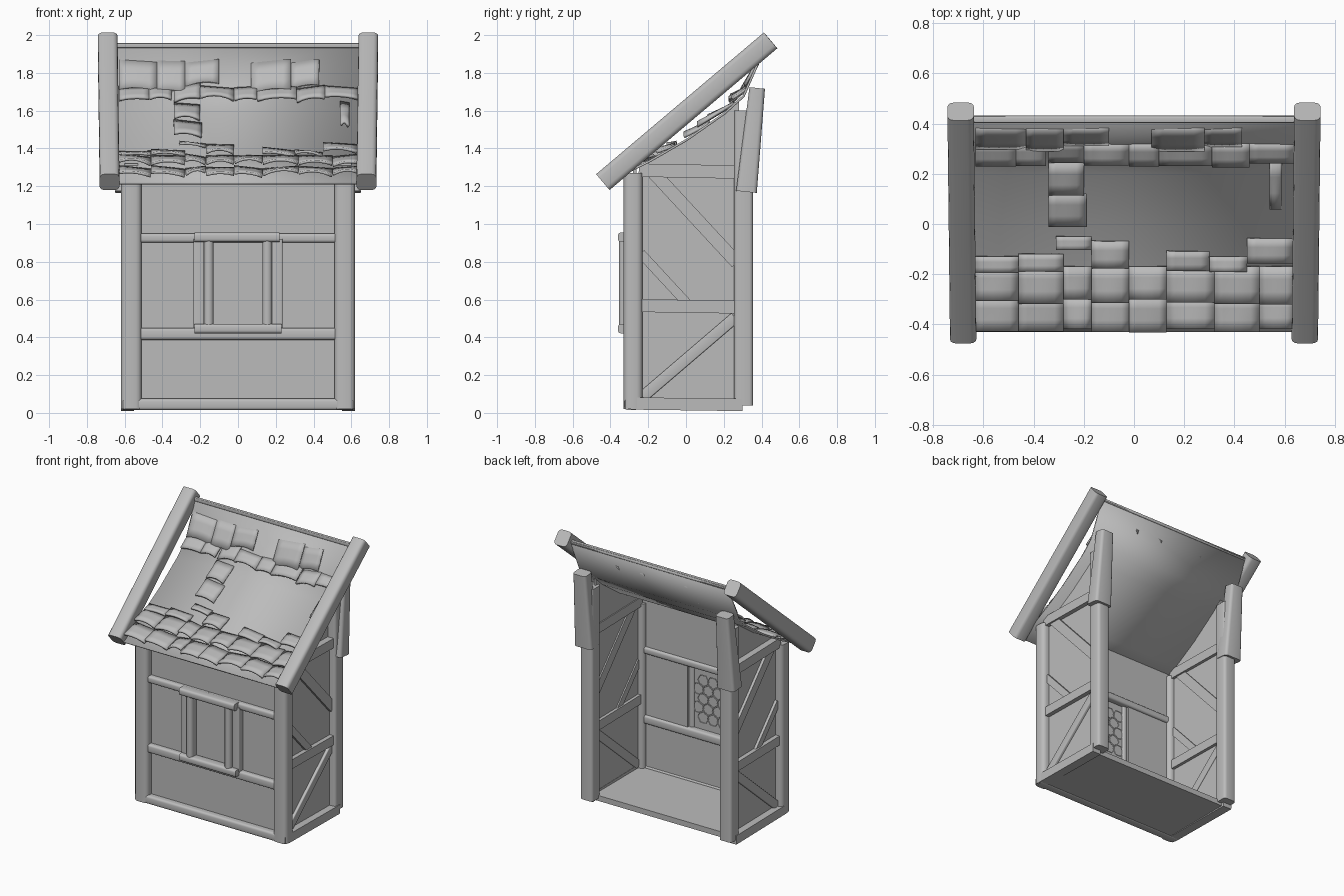
import bpy, bmesh, math, random
from mathutils import Vector, Matrix

random.seed(4)
cube = bpy.data.objects.get("Cube")
if cube:
    bpy.data.objects.remove(cube)

grey = bpy.data.materials.new("plain grey")
grey.use_nodes = True
grey.diffuse_color = (0.5, 0.5, 0.5, 1)
grey.node_tree.nodes["Principled BSDF"].inputs["Base Color"].default_value = (0.5, 0.5, 0.5, 1)


def finish(bm, name, smooth=True):
    bmesh.ops.recalc_face_normals(bm, faces=bm.faces)
    mesh = bpy.data.meshes.new(name)
    bm.to_mesh(mesh)
    bm.free()
    ob = bpy.data.objects.new(name, mesh)
    bpy.context.collection.objects.link(ob)
    mesh.materials.append(grey)
    if smooth:
        bpy.ops.object.select_all(action='DESELECT')
        ob.select_set(True)
        bpy.context.view_layer.objects.active = ob
        bpy.ops.object.shade_smooth_by_angle(angle=math.radians(50))
    return ob


def beam(name, start, end, wide, deep, bevel=0.015, taper=1.0):
    """Timber from start to end; wide is its size along x (or y if it runs along x)."""
    start, end = Vector(start), Vector(end)
    along = (end - start).normalized()
    side = Vector((0, 1, 0)) if abs(along.x) > 0.9 else Vector((1, 0, 0))
    up = along.cross(side).normalized()
    side = up.cross(along).normalized()
    bm = bmesh.new()
    bmesh.ops.create_cube(bm, size=1)
    for v in bm.verts:
        t = v.co.z + 0.5
        k = 1 + (taper - 1) * t
        v.co = start.lerp(end, t) + side * v.co.x * wide * k + up * v.co.y * deep * k
    if bevel:
        long_edges = [e for e in bm.edges
                      if abs((e.verts[1].co - e.verts[0].co).normalized().dot(along)) > 0.95]
        bmesh.ops.bevel(bm, geom=long_edges, offset=bevel, segments=3,
                        profile=0.5, affect='EDGES')
    return finish(bm, name)


def box(name, x, y, z):
    bm = bmesh.new()
    bmesh.ops.create_cube(bm, size=1)
    for v in bm.verts:
        v.co = [lo + (c + 0.5) * (hi - lo) for c, (lo, hi) in zip(v.co, (x, y, z))]
    return finish(bm, name, False)


def prism(name, outline, x, thick):
    """Extrude a (y, z) outline along x."""
    bm = bmesh.new()
    face = bm.faces.new([bm.verts.new((x - thick / 2, y, z)) for y, z in outline])
    ext = bmesh.ops.extrude_face_region(bm, geom=[face])
    bmesh.ops.translate(bm, vec=(thick, 0, 0),
                        verts=[g for g in ext["geom"] if isinstance(g, bmesh.types.BMVert)])
    return finish(bm, name, False)


# Roof slope as a sagging line that kicks up at the ridge
ROOF = [(-0.43, 1.22), (-0.2, 1.335), (0, 1.45), (0.2, 1.59), (0.3, 1.68), (0.42, 1.955)]


def roof_z(y):
    for (y0, z0), (y1, z1) in zip(ROOF, ROOF[1:]):
        if y <= y1:
            return z0 + (z1 - z0) * (y - y0) / (y1 - y0)
    return ROOF[-1][1]


# Floor and sills
box("floor", (-0.58, 0.58), (-0.28, 0.28), (0.02, 0.06))
beam("front_sill", (-0.61, -0.29, 0.045), (0.61, -0.29, 0.045), 0.07, 0.06)

# Corner posts, side walls and side timbers
for s, label in ((1, "left"), (-1, "right")):
    beam(label + "_front_post", (s * 0.565, -0.28, 0.02), (s * 0.565, -0.28, 1.27), 0.11, 0.1, 0.03)
    beam(label + "_back_post", (s * 0.565, 0.305, 0.04), (s * 0.565, 0.305, 1.6), 0.1, 0.1, 0.02)
    beam(label + "_back_post_cap", (s * 0.58, 0.32, 1.17), (s * 0.58, 0.377, 1.72),
         0.14, 0.11, 0.02, 0.75)
    beam(label + "_side_sill", (s * 0.585, -0.29, 0.05), (s * 0.585, 0.3, 0.042), 0.07, 0.065)
    beam(label + "_middle_rail", (s * 0.565, -0.24, 0.568), (s * 0.565, 0.27, 0.56), 0.07, 0.068)
    beam(label + "_top_rail", (s * 0.565, -0.25, 1.285), (s * 0.565, 0.27, 1.275), 0.07, 0.07)
    box(label + "_side_wall", (s * 0.56 - 0.008, s * 0.56 + 0.008), (-0.25, 0.28), (0.05, 1.27))
    prism(label + "_gable", [(-0.25, 1.26), (0.28, 1.26), (0.28, 1.65), (0, 1.44), (-0.25, 1.3)],
          s * 0.545, 0.015)
    braces = {"upper": ((-0.17, 1.27), (0.27, 0.795), 0.07),
              "short": ((-0.24, 0.845), (0.01, 0.575), 0.05),
              "lower": ((-0.23, 0.085), (0.26, 0.505), 0.06)}
    for part, (a, b, deep) in braces.items():
        beam(f"{label}_{part}_brace", (s * 0.565, *a), (s * 0.565, *b), 0.045, deep, 0.006)
    # Heavy boards along the roof ends
    beam(label + "_roof_end_board", (s * 0.68, -0.44, 1.222), (s * 0.69, 0.448, 1.972),
         0.105, 0.11, 0.025)

# Front wall around the window opening
for name, x, z in (("lower_front_wall", (-0.55, 0.55), (0.05, 0.44)),
                   ("upper_front_wall", (-0.55, 0.55), (0.92, 1.29)),
                   ("right_front_wall", (-0.55, -0.17), (0.44, 0.92)),
                   ("left_front_wall", (0.17, 0.55), (0.44, 0.92))):
    box(name, x, (-0.28, -0.262), z)
beam("lower_front_rail", (-0.53, -0.28, 0.418), (0.53, -0.28, 0.418), 0.07, 0.062)
beam("upper_front_rail", (-0.53, -0.28, 0.926), (0.53, -0.28, 0.926), 0.07, 0.05)

# Window frame and pane
for s, label in ((1, "left"), (-1, "right")):
    beam(label + "_window_jamb", (s * 0.155, -0.315, 0.45), (s * 0.155, -0.315, 0.92), 0.05, 0.08, 0.022)
    beam(label + "_window_casing", (s * 0.208, -0.3, 0.45), (s * 0.208, -0.3, 0.92), 0.055, 0.05, 0.006)
beam("window_lintel", (-0.23, -0.325, 0.93), (0.22, -0.325, 0.93), 0.07, 0.05)
beam("window_ledge", (-0.23, -0.325, 0.446), (0.23, -0.325, 0.446), 0.07, 0.05)
box("window_pane", (-0.15, 0.15), (-0.295, -0.288), (0.45, 0.92))

# Honeycomb leading on the inner side of the pane
bm = bmesh.new()
r = 0.045
for row in range(5):
    for col in range(3):
        cx = (col - 1) * r * 1.75 + (row % 2 - 0.5) * r * 0.87
        cz = 0.54 + row * r * 1.5
        spin = Matrix.Translation((cx, -0.286, cz)) @ Matrix.Rotation(math.pi / 2, 4, 'X')
        spin = spin @ Matrix.Rotation(math.pi / 6, 4, 'Z')
        bmesh.ops.create_circle(bm, cap_ends=True, segments=6, radius=r, matrix=spin)
leading = finish(bm, "window_leading", False)
wire = leading.modifiers.new("Leading", 'WIREFRAME')
wire.thickness = 0.004

# Roof sheet
bm = bmesh.new()
rows = [[bm.verts.new((x, y, z)) for x in (-0.64, 0.64)] for y, z in ROOF]
for a, b in zip(rows, rows[1:]):
    bm.faces.new((a[0], a[1], b[1], b[0]))
roof = finish(bm, "roof_sheet")
solid = roof.modifiers.new("Thickness", 'SOLIDIFY')
solid.thickness = 0.012
beam("ridge_board", (-0.64, 0.415, 1.945), (0.64, 0.415, 1.945), 0.025, 0.025, 0.005)


def shingle(x0, x1, y0, y1, lift=0.035):
    """Curled shingle with its lower edge raised off the roof."""
    bm = bmesh.new()
    curl = random.uniform(0.008, 0.022)
    tilt = random.uniform(-0.012, 0.012)
    y0 += random.uniform(-0.012, 0.012)
    grid = []
    for j in range(4):
        t = j / 3
        y = y0 + (y1 - y0) * t
        base = roof_z(y0) * (1 - t) + roof_z(y1) * t
        line = []
        for i in range(6):
            u = i / 5 * 2 - 1
            z = base + 0.012 + lift * (1 - t) + curl * (1 - u * u) * (1 - t) + tilt * u
            line.append(bm.verts.new((x0 + (x1 - x0) * i / 5, y, z)))
        grid.append(line)
    for a, b in zip(grid, grid[1:]):
        for i in range(5):
            bm.faces.new((a[i], a[i + 1], b[i + 1], b[i]))
    ob = finish(bm, "roof_shingle")
    ob.modifiers.new("Thickness", 'SOLIDIFY').thickness = 0.014


# Full courses: shared column edges, skipping gaps
EDGES = [-0.63, -0.46, -0.28, -0.17, -0.02, 0.13, 0.32, 0.5, 0.635]
for low, high in ((-0.425, -0.29), (-0.31, -0.17)):
    for a, b in zip(EDGES, EDGES[1:]):
        shingle(a, b, low, high)
for a, b in ((-0.63, -0.47), (-0.47, -0.35), (-0.2, -0.02), (-0.02, 0.1), (0.1, 0.31),
             (0.31, 0.46), (0.46, 0.635)):
    shingle(a, b, 0.235, 0.315)
for a, b in ((-0.63, -0.43), (-0.43, -0.28), (-0.28, -0.1), (0.07, 0.28), (0.28, 0.43)):
    shingle(a, b, 0.3, 0.375, 0.02)

# Loose shingles around the bare patch
for patch in ((-0.34, -0.2, 0.24, 0.32), (-0.34, -0.2, 0.12, 0.24), (-0.34, -0.19, -0.01, 0.12),
              (0.54, 0.59, 0.07, 0.25), (-0.31, -0.17, -0.11, -0.05), (-0.46, -0.28, -0.18, -0.12),
              (-0.17, -0.02, -0.17, -0.07), (0.13, 0.3, -0.18, -0.11), (0.3, 0.45, -0.18, -0.13),
              (0.45, 0.63, -0.17, -0.06), (-0.63, -0.46, -0.2, -0.13)):
    shingle(*patch, 0.02)
